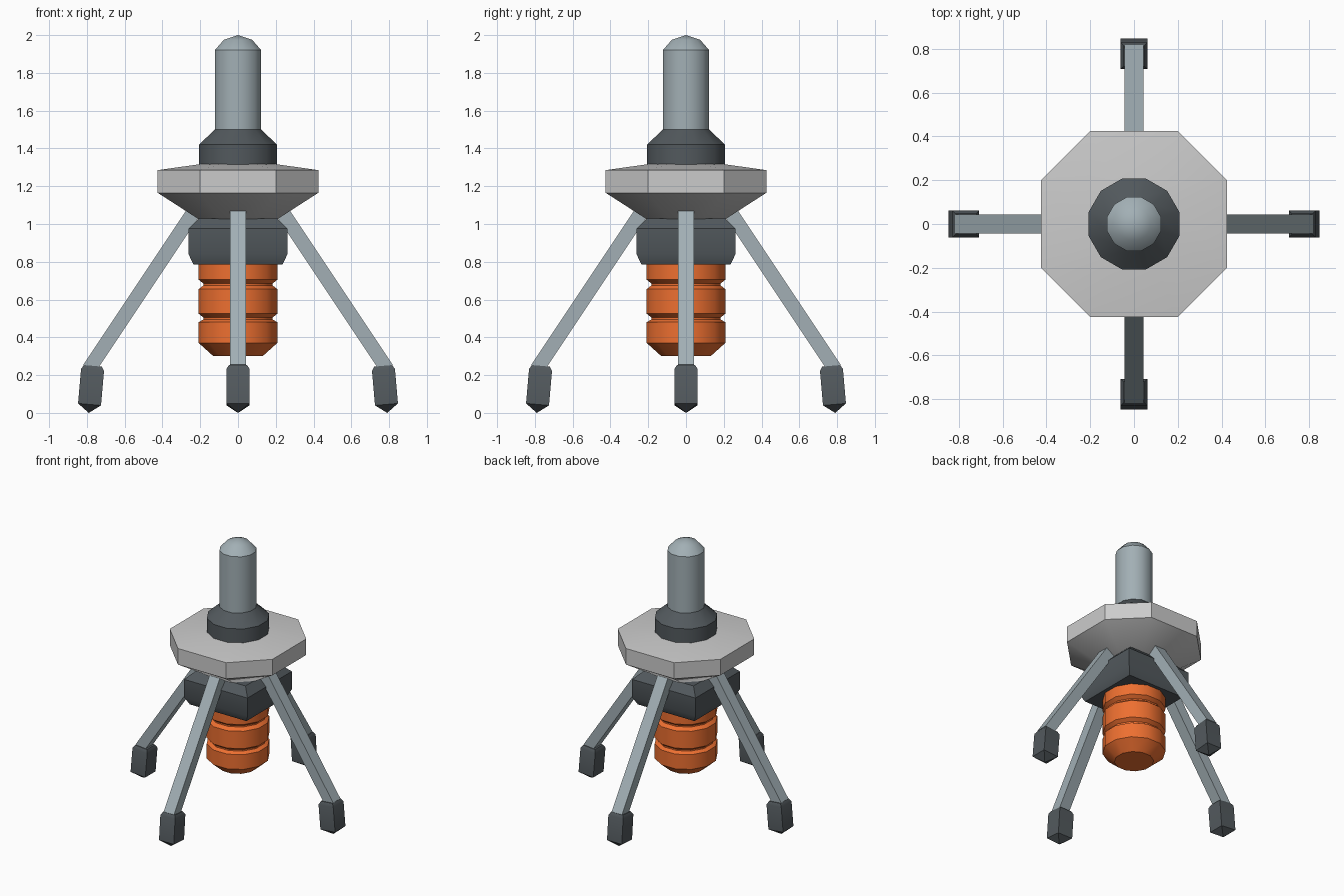
import bpy, bmesh
from math import radians, atan2, pi, cos, sin, sqrt
from mathutils import Matrix

if "Cube" in bpy.data.objects:
    bpy.data.objects.remove(bpy.data.objects["Cube"])


def material(name, rgb):
    m = bpy.data.materials.new(name)
    m.diffuse_color = (*rgb, 1)
    m.use_nodes = True
    m.node_tree.nodes["Principled BSDF"].inputs["Base Color"].default_value = m.diffuse_color
    return m


STEEL = material("steel", (0.36, 0.43, 0.46))
DARK = material("dark_metal", (0.085, 0.10, 0.11))
ORANGE = material("orange", (0.85, 0.16, 0.03))


def loft(name, angles, profile, mat=None, matrix=Matrix()):
    """Stack rings (radius, z) whose corners sit at the given angles; radius 0 is a tip."""
    bm = bmesh.new()
    rings = []
    for r, z in profile:
        pts = angles if r else [0]
        rings.append([bm.verts.new((r * cos(a), r * sin(a), z)) for a in pts])
    n = len(angles)
    for lo, hi in zip(rings, rings[1:]):
        for i in range(n):
            j = (i + 1) % n
            if len(lo) == 1:
                bm.faces.new((lo[0], hi[j], hi[i]))
            elif len(hi) == 1:
                bm.faces.new((lo[i], lo[j], hi[0]))
            else:
                bm.faces.new((lo[i], lo[j], hi[j], hi[i]))
    for end in (rings[0], rings[-1]):
        if len(end) > 1:
            bm.faces.new(end)
    bm.transform(matrix)
    bmesh.ops.recalc_face_normals(bm, faces=bm.faces)
    me = bpy.data.meshes.new(name)
    bm.to_mesh(me)
    bm.free()
    ob = bpy.data.objects.new(name, me)
    bpy.context.collection.objects.link(ob)
    if mat:
        me.materials.append(mat)
    bpy.ops.object.select_all(action='DESELECT')
    ob.select_set(True)
    bpy.context.view_layer.objects.active = ob
    bpy.ops.object.shade_smooth_by_angle(angle=radians(35))
    return ob


def by_apothem(profile, sides):
    """Convert flat-to-centre distances to corner radii."""
    return [(a / cos(pi / sides), z) for a, z in profile]


TWELVE = [radians(15 + 30 * i) for i in range(12)]
SQUARE = [radians(45 + 90 * i) for i in range(4)]
CORNER = atan2(0.2, 0.425)
EIGHT = [k * pi / 2 + s * CORNER for k in range(4) for s in (-1, 1)]

# top tube with domed end
loft("top_tube", TWELVE, by_apothem(
    [(0.123, 1.46), (0.123, 1.92), (0.075, 1.975), (0, 2.0)], 12), STEEL)

# collar under the tube
loft("collar", TWELVE, by_apothem(
    [(0.207, 1.29), (0.207, 1.42), (0.122, 1.5)], 12), DARK)

# eight-sided disc
K = sqrt(0.425 ** 2 + 0.2 ** 2) / 0.425
loft("disc", EIGHT, [(a * K, z) for a, z in
     [(0.2, 1.02), (0.425, 1.165), (0.425, 1.285), (0.2, 1.317)]])

# square hub the legs attach to
loft("hub", SQUARE, by_apothem(
    [(0.235, 0.785), (0.262, 0.84), (0.262, 0.975), (0.207, 1.03)], 4), DARK)

# grooved orange canister
loft("canister", TWELVE, by_apothem(
    [(0.13, 0.3), (0.208, 0.37), (0.208, 0.48), (0.183, 0.495), (0.183, 0.505),
     (0.208, 0.525), (0.208, 0.655), (0.183, 0.675), (0.183, 0.685),
     (0.208, 0.705), (0.208, 0.81)], 12), ORANGE)

# four slanted legs with pointed feet
LEAN = atan2(-0.54, 0.81)
leg_place = (Matrix.Translation((0.787, 0, 0.235)) @ Matrix.Rotation(LEAN, 4, 'Y')
             @ Matrix.Diagonal((0.0375, 0.0425, 1, 1)))
foot_place = Matrix.Translation((0.79, 0, 0)) @ Matrix.Rotation(radians(-5), 4, 'Y')
for i, side in enumerate(("right", "back", "left", "front")):
    turn = Matrix.Rotation(i * pi / 2, 4, 'Z')
    loft(side + "_leg", SQUARE, by_apothem([(1, 0), (1, 1.04)], 4),
         STEEL, turn @ leg_place)
    loft(side + "_foot", SQUARE, by_apothem(
        [(0, 0), (0.061, 0.045), (0.061, 0.228), (0.048, 0.25)], 4),
        DARK, turn @ foot_place)
